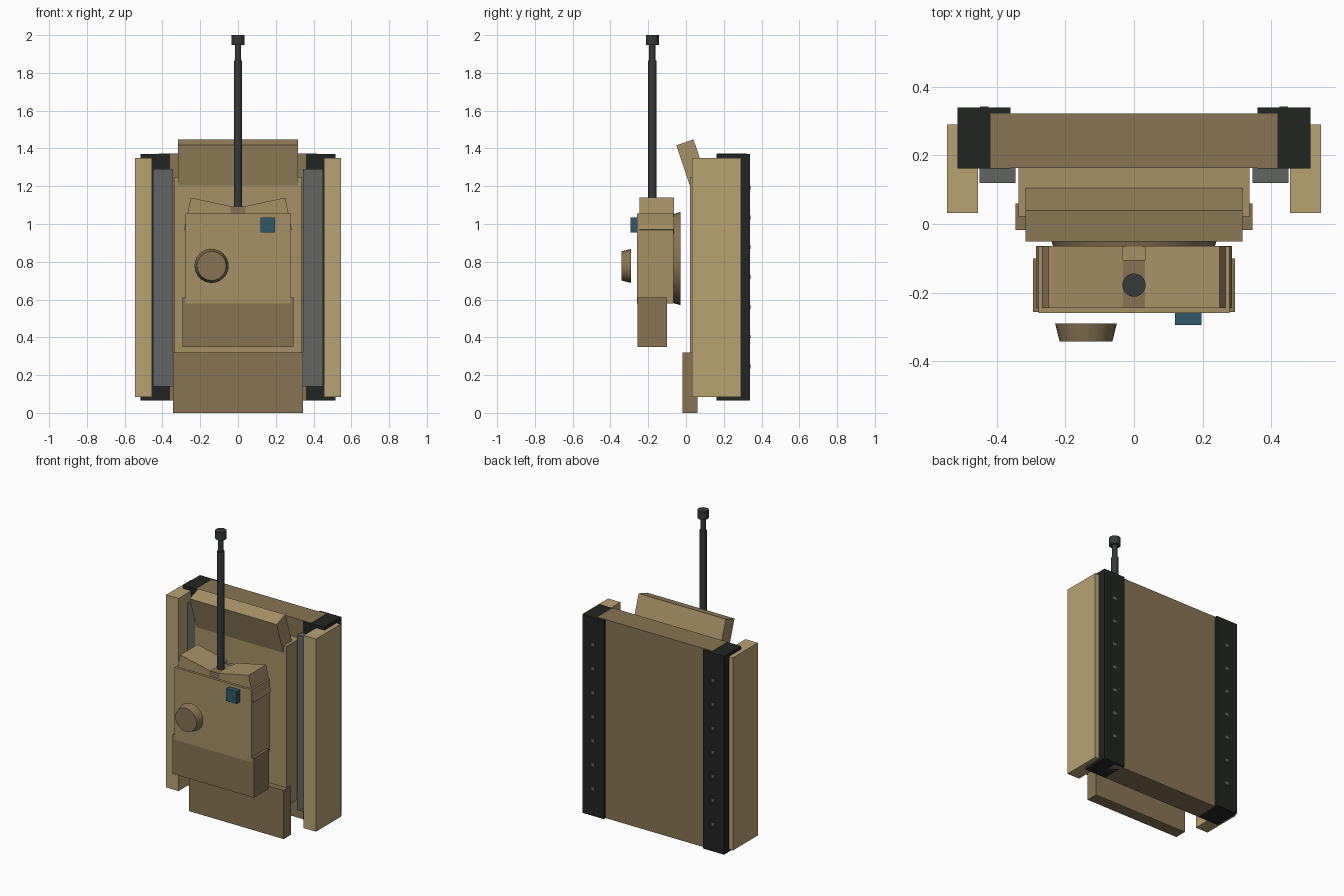
import bpy, math
from mathutils import Matrix

if "Cube" in bpy.data.objects:
    bpy.data.objects.remove(bpy.data.objects["Cube"])


def material(name, rgb):
    m = bpy.data.materials.new(name)
    m.diffuse_color = (*rgb, 1)
    m.use_nodes = True
    m.node_tree.nodes["Principled BSDF"].inputs["Base Color"].default_value = m.diffuse_color
    return m


SAND = material("sand", (0.48, 0.36, 0.17))
TAN = material("tan", (0.39, 0.28, 0.135))
BROWN = material("brown", (0.25, 0.175, 0.085))
RUBBER = material("rubber", (0.016, 0.018, 0.016))
STEEL = material("steel", (0.12, 0.13, 0.12))
GUNMETAL = material("gunmetal", (0.035, 0.042, 0.038))
GLASS = material("glass", (0.03, 0.1, 0.14))


def finish(ob, name, mat):
    ob.name = name
    ob.data.materials.append(mat)
    return ob


def box(name, x, y, z, mat, rot=(0, 0, 0)):
    """Box from (min, max) ranges, optionally turned about its centre."""
    r = (x, y, z)
    bpy.ops.mesh.primitive_cube_add(size=1, location=[(a + b) / 2 for a, b in r])
    ob = bpy.context.object
    ob.data.transform(Matrix.Diagonal([b - a for a, b in r] + [1]))
    ob.rotation_euler = rot
    return finish(ob, name, mat)


def pair(name, x, y, z, mat, turn=0):
    """Mirrored boxes on both sides of x = 0."""
    box("right_" + name, x, y, z, mat, (0, turn, 0))
    box("left_" + name, (-x[1], -x[0]), y, z, mat, (0, -turn, 0))


def cone(name, loc, r1, r2, depth, mat, n, rot=(0, 0, 0)):
    bpy.ops.mesh.primitive_cone_add(vertices=n, radius1=r1, radius2=r2, depth=depth,
                                    location=loc, rotation=rot)
    bpy.ops.object.shade_smooth_by_angle(angle=math.radians(35))
    return finish(bpy.context.object, name, mat)


# Hull (the vehicle stands on its tail, its roof facing -y)
box("lower_hull", (-0.418, 0.418), (0.163, 0.322), (0.066, 1.372), BROWN)
box("upper_hull", (-0.337, 0.337), (0.022, 0.17), (0.2, 1.25), TAN)
box("rear_deck", (-0.345, 0.345), (-0.018, 0.06), (0, 0.32), BROWN)
box("glacis_plate", (-0.317, 0.317), (-0.018, 0.078), (1.212, 1.438), TAN,
    (math.radians(18.5), 0, 0))

# Tracks, fenders, skirts
pair("track", (0.36, 0.515), (0.162, 0.34), (0.066, 1.37), RUBBER)
pair("fender", (0.345, 0.45), (0.12, 0.2), (0.14, 1.29), STEEL)
pair("side_skirt", (0.455, 0.545), (0.032, 0.29), (0.083, 1.35), SAND)

# Track studs
for i in range(7):
    z = 0.245 + i * 0.158
    pair(f"track_stud_{i}", (0.425, 0.449), (0.325, 0.3425), (z - 0.01, z + 0.01), STEEL)

# Turret
box("turret_body", (-0.279, 0.279), (-0.26, -0.065), (0.58, 1.055), TAN)
box("turret_bustle", (-0.295, 0.295), (-0.257, -0.1), (0.35, 0.61), BROWN)
pair("cheek_armour", (0.048, 0.27), (-0.245, -0.064), (0.945, 1.118), TAN, math.radians(-12))
box("mantlet", (-0.04, 0.04), (-0.245, -0.105), (0.95, 1.092), BROWN)
cone("turret_ring", (0, -0.06, 0.817), 0.247, 0.228, 0.06, BROWN, 32, (math.pi / 2, 0, 0))
cone("hatch", (-0.14, -0.316, 0.778), 0.09, 0.077, 0.052, BROWN, 24, (math.pi / 2, 0, 0))
box("sight", (0.12, 0.197), (-0.295, -0.235), (0.955, 1.035), GLASS)

# Gun
cone("gun_barrel", (0, -0.178, 1.435), 0.022, 0.022, 0.86, GUNMETAL, 16)
cone("barrel_tip", (0, -0.178, 1.91), 0.017, 0.017, 0.1, GUNMETAL, 16)
cone("muzzle", (0, -0.178, 1.974), 0.034, 0.034, 0.052, GUNMETAL, 20)
